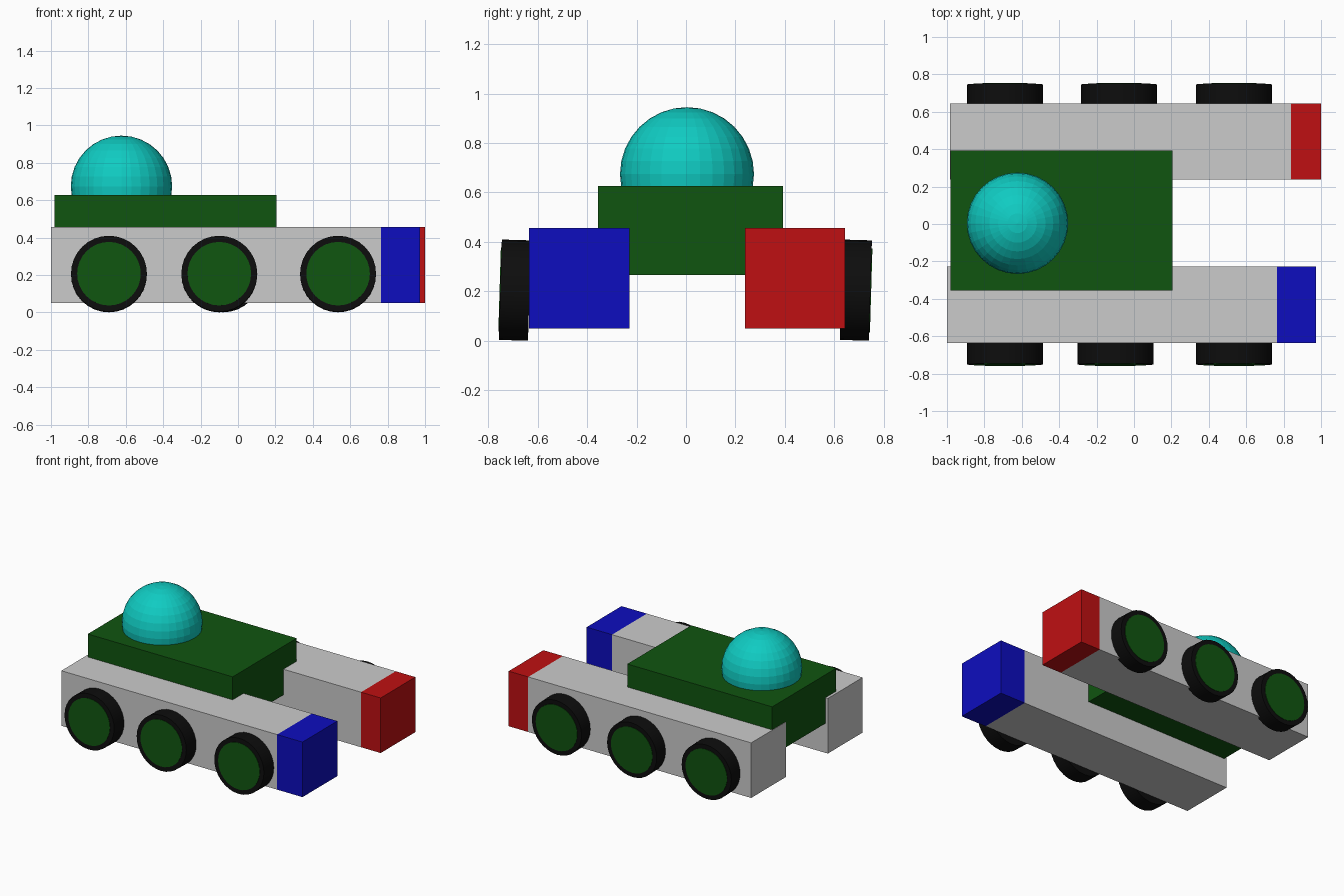
import bpy
from math import radians

if "Cube" in bpy.data.objects:
    bpy.data.objects.remove(bpy.data.objects["Cube"])


def material(name, r, g, b):
    m = bpy.data.materials.new(name)
    m.diffuse_color = (r, g, b, 1)
    m.use_nodes = True
    m.node_tree.nodes["Principled BSDF"].inputs["Base Color"].default_value = m.diffuse_color
    return m


GREEN = material("dark_green", 0.005, 0.09, 0.005)
BLACK = material("black", 0.004, 0.004, 0.004)
BLUE = material("blue", 0.004, 0.004, 0.52)
RED = material("red", 0.52, 0.005, 0.006)
CYAN = material("turquoise", 0.005, 0.6, 0.54)


def finish(name, mat):
    ob = bpy.context.object
    ob.name = name
    if mat:
        ob.data.materials.append(mat)
    return ob


def box(name, x, y, z, mat=None):
    """Box spanning the (min, max) range on each axis."""
    spans = (x, y, z)
    bpy.ops.mesh.primitive_cube_add(size=1, location=[(a + b) / 2 for a, b in spans])
    ob = finish(name, mat)
    ob.scale = [b - a for a, b in spans]
    bpy.ops.object.transform_apply(location=False, rotation=False, scale=True)
    return ob


def disc(name, radius, depth, loc, mat):
    """Cylinder across the vehicle, with the slight lean of the axles."""
    bpy.ops.mesh.primitive_cylinder_add(vertices=32, radius=radius, depth=depth,
                                        location=loc, rotation=(radians(88.3), 0, 0))
    ob = finish(name, mat)
    bpy.ops.object.shade_smooth_by_angle(angle=radians(30))
    return ob


# Side beams with coloured front caps
Z = (0.05, 0.457)
box("left_beam", (-1.0, 0.765), (-0.635, -0.228), Z)
box("left_cap", (0.765, 0.972), (-0.635, -0.228), Z, BLUE)
box("right_beam", (-0.983, 0.84), (0.238, 0.643), Z)
box("right_cap", (0.84, 1.0), (0.238, 0.643), Z, RED)

# Central body, sunk between the beams
box("body", (-0.98, 0.205), (-0.355, 0.393), (0.267, 0.627), GREEN)

# Dome
bpy.ops.mesh.primitive_uv_sphere_add(segments=32, ring_count=16, radius=0.271,
                                     location=(-0.623, 0.004, 0.674))
finish("dome", CYAN)

# Wheels with green hub plates on the outer faces
for side, sign, y, xs in (("left", -1, -0.692, (-0.69, -0.10, 0.535)),
                          ("right", 1, 0.687, (-0.69, -0.08, 0.535))):
    for i, x in enumerate(xs):
        disc(f"{side}_wheel_{i + 1}", 0.203, 0.118, (x, y, 0.205), BLACK)
        disc(f"{side}_hub_{i + 1}", 0.17, 0.02, (x, y + sign * 0.052, 0.205 - sign * 0.0015), GREEN)
